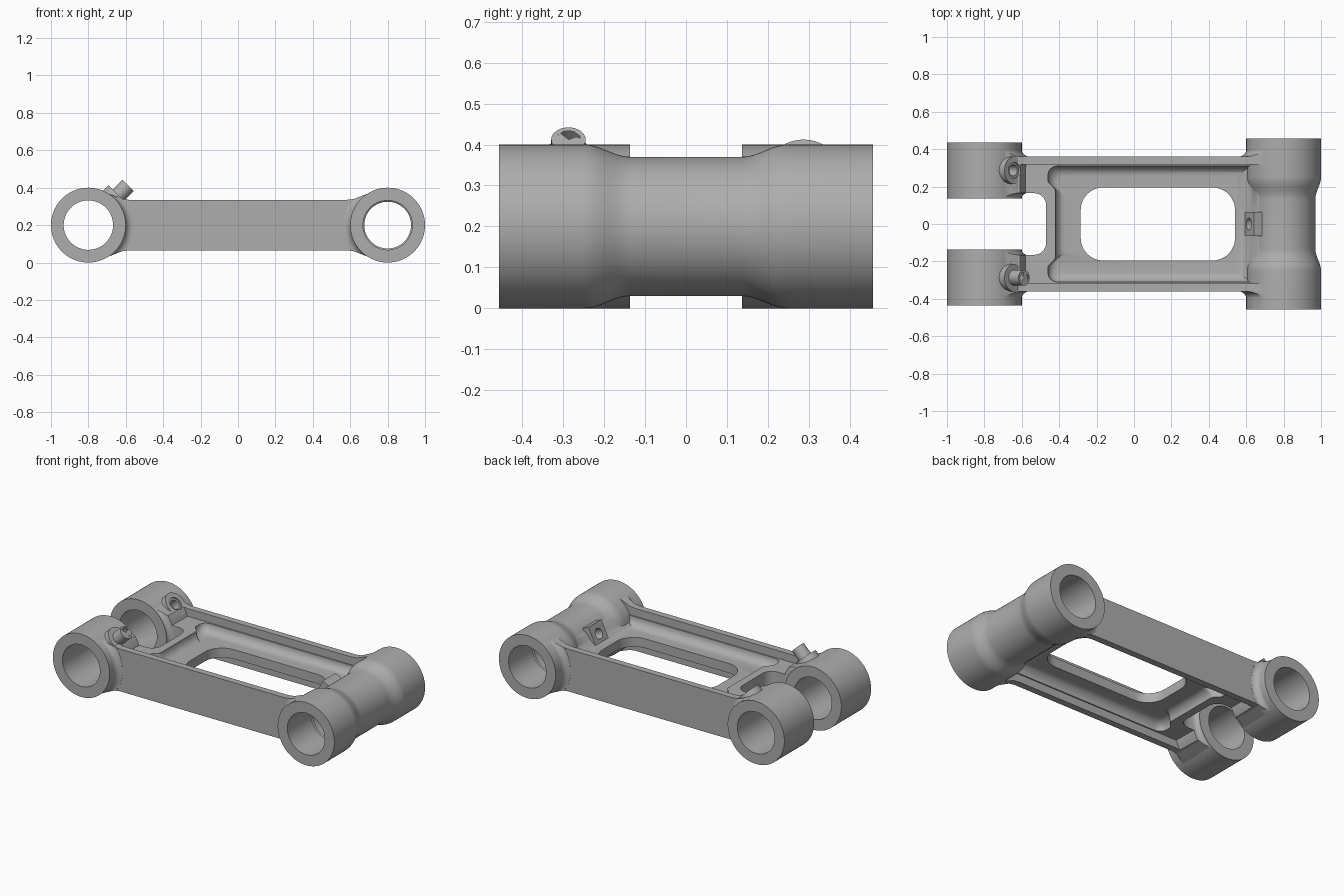
import bpy, bmesh, math
from mathutils import Vector, Matrix

if "Cube" in bpy.data.objects:
    bpy.data.objects.remove(bpy.data.objects["Cube"])

ZC, XC = 0.2, 0.8          # pivot height and pivot offset
N = 96

steel = bpy.data.materials.new("grey metal")
steel.diffuse_color = (0.42, 0.42, 0.42, 1)
steel.use_nodes = True
steel.node_tree.nodes["Principled BSDF"].inputs["Base Color"].default_value = steel.diffuse_color


def make(name, rings):
    """Solid lofted through closed rings of 3D points."""
    bm = bmesh.new()
    vs = [[bm.verts.new(p) for p in r] for r in rings]
    n = len(rings[0])
    for a, b in zip(vs, vs[1:]):
        for i in range(n):
            bm.faces.new((a[i], a[(i + 1) % n], b[(i + 1) % n], b[i]))
    bm.faces.new(vs[0])
    bm.faces.new(vs[-1][::-1])
    bmesh.ops.recalc_face_normals(bm, faces=bm.faces)
    me = bpy.data.meshes.new(name)
    bm.to_mesh(me)
    bm.free()
    me.materials.append(steel)
    ob = bpy.data.objects.new(name, me)
    bpy.context.collection.objects.link(ob)
    return ob


def prism_y(name, pts, y0, y1):
    return make(name, [[(x, y, z) for x, z in pts] for y in (y0, y1)])


def prism_z(name, pts, z0, z1):
    return make(name, [[(x, y, z) for x, y in pts] for z in (z0, z1)])


def lathe_y(name, xc, profile, n=N):
    ang = [2 * math.pi * i / n for i in range(n)]
    return make(name, [[(xc + r * math.cos(a), y, ZC + r * math.sin(a)) for a in ang]
                       for y, r in profile])


def rod(name, start, direction, profile, n=32, turn=0):
    """Round solid along a direction; profile is (distance, radius)."""
    q = Vector(direction).normalized().to_track_quat('Z', 'Y')
    ang = [2 * math.pi * i / n + turn for i in range(n)]
    return make(name, [[Vector(start) + q @ Vector((r * math.cos(a), r * math.sin(a), d))
                        for a in ang] for d, r in profile])


def combine(a, b, op):
    m = a.modifiers.new("join", 'BOOLEAN')
    m.operation, m.object, m.solver = op, b, 'EXACT'
    bpy.context.view_layer.objects.active = a
    bpy.ops.object.modifier_apply(modifier=m.name)
    bpy.data.objects.remove(b)


def rounded(corners, seg=8):
    """Polygon with corners (x, y, radius) rounded."""
    out, n = [], len(corners)
    for i, (x, y, r) in enumerate(corners):
        p = Vector((x, y))
        if r == 0:
            out.append((x, y))
            continue
        u = (Vector(corners[i - 1][:2]) - p).normalized()
        v = (Vector(corners[(i + 1) % n][:2]) - p).normalized()
        half = u.angle(v) / 2
        c = p + (u + v).normalized() * (r / math.sin(half))
        a, b = p + u * r / math.tan(half) - c, p + v * r / math.tan(half) - c
        turn = a.angle_signed(b)
        for k in range(seg + 1):
            q = c + Matrix.Rotation(-turn * k / seg, 2) @ a
            out.append((q.x, q.y))
    return out


def mirrored(pts):
    """Half outline followed by its reflection in the second coordinate."""
    return pts + [(p[0], -p[1]) + tuple(p[2:]) for p in reversed(pts)]


# side profile of the rails, flaring into the pivots
top = [(-0.69, .167), (-0.65, .152), (-0.62, .14), (-0.58, .135),
       (0.58, .135), (0.62, .14), (0.65, .152), (0.69, .167)]
side = [(x, ZC + z) for x, z in mirrored(top)]
arm = prism_y("link_arm", side, -0.36, 0.36)

# pockets above and below the web, with a filleted floor
outline = rounded(mirrored([(0.75, .31, 0), (-0.46, .31, .05), (-0.46, .225, .03), (-0.42, .185, .03)]))
R = 0.055
levels = [(0.03 + R * (1 - math.cos(t)), R * (1 - math.sin(t)))
          for t in [math.pi / 2 * k / 8 for k in range(9)]] + [(0.4, 0)]
cx, hx, hy = 0.145, 0.605, 0.31
for s in (1, -1):
    rings = [[(cx + (x - cx) * (1 - i / hx), y * (1 - i / hy), ZC + s * z) for x, y in outline]
             for z, i in levels]
    combine(arm, make("pocket_cutter", rings), 'DIFFERENCE')
    shelf = [(-0.75, -.318), (0.75, -.318), (0.75, .318), (-0.75, .318)]
    combine(arm, prism_z("shelf_cutter", shelf, ZC + s * 0.085, ZC + s * 0.5), 'DIFFERENCE')

# window through the web and notch between the lugs
slot = rounded([(-0.285, -.195, .12), (0.54, -.195, .12), (0.54, .195, .12), (-0.285, .195, .12)], 12)
combine(arm, prism_z("window_cutter", slot, -1, 1), 'DIFFERENCE')
notch = rounded([(-1, -.165, 0), (-0.47, -.165, .065), (-0.47, .165, .065), (-1, .165, 0)])
combine(arm, prism_z("notch_cutter", notch, -1, 1), 'DIFFERENCE')

# fillet where the web meets the cross tube
web = [(0.55, .02), (0.55, .03), (0.58, .034), (0.61, .05), (0.635, .075), (0.66, .105), (0.70, .12)]
combine(arm, prism_y("web_fillet", [(x, ZC + z) for x, z in mirrored(web)], -0.312, 0.312), 'UNION')

# fillets of the rails around the pivots


def arc(y_a, r_a, y_b, r_b, seg=6):
    return [(y_a + (y_b - y_a) * math.sin(t), r_a + (r_b - r_a) * (1 - math.cos(t)))
            for t in [math.pi / 2 * k / seg for k in range(seg + 1)]]


def collar(xc, profile):
    c = lathe_y("collar", xc, profile)
    combine(c, prism_y("collar_limit", side, -1, 1), 'INTERSECT')
    combine(arm, c, 'UNION')


outer = arc(.40, .199, .361, .238)
for s in (1, -1):
    inner = arc(.138, .199, .166, .235)
    collar(-XC, [(s * y, r) for y, r in inner + outer[::-1]])
    collar(XC, [(s * y, r) for y, r in [(.33, .199), (.33, .2)] + [(.33, .238)] + outer[::-1]][1:])

# fork lugs with angled bosses
for s in (1, -1):
    combine(arm, lathe_y("lug", -XC, [(s * .137, .2), (s * .437, .2)]), 'UNION')
    boss = rod("lug_boss", (-XC, s * .287, ZC), (1, 0, 1), [(.15, .074), (.226, .074)])
    combine(arm, boss, 'UNION')
    seat = rod("boss_seat", (-XC, s * .287, ZC), (1, 0, 1), [(.218, .042), (.3, .042)])
    combine(arm, seat, 'DIFFERENCE')
    hole = rod("boss_hole", (-XC, s * .287, ZC), (1, 0, 1), [(.05, .03), (.3, .03)])
    combine(arm, hole, 'DIFFERENCE')

# cross tube with a waisted middle
waist = [(.135 + .115 * k / 10, .17 + .03 * (0.5 - 0.5 * math.cos(math.pi * k / 10))) for k in range(11)]
tube = [(-.457, .2)] + [(-y, r) for y, r in reversed(waist)] + waist + [(.457, .2)]
combine(arm, lathe_y("cross_tube", XC, tube), 'UNION')
d = (-.9, 0, .42)
combine(arm, rod("tube_pad", (XC, 0, ZC), d, [(.13, .092), (.205, .092)], 4, math.pi / 4), 'UNION')
combine(arm, rod("pad_hole", (XC, 0, ZC), d, [(.05, .032), (.3, .032)]), 'DIFFERENCE')

# pivot bores, the tube one stepped
combine(arm, lathe_y("lug_bore", -XC, [(-1, .132), (1, .132)]), 'DIFFERENCE')
step = [(-1, .132), (-.22, .132), (-.215, .125), (.215, .125), (.22, .132), (1, .132)]
combine(arm, lathe_y("tube_bore", XC, step), 'DIFFERENCE')

# smooth shading with sharp edges kept
bpy.ops.object.select_all(action='DESELECT')
arm.select_set(True)
bpy.context.view_layer.objects.active = arm
bpy.ops.object.shade_smooth_by_angle(angle=math.radians(30))
